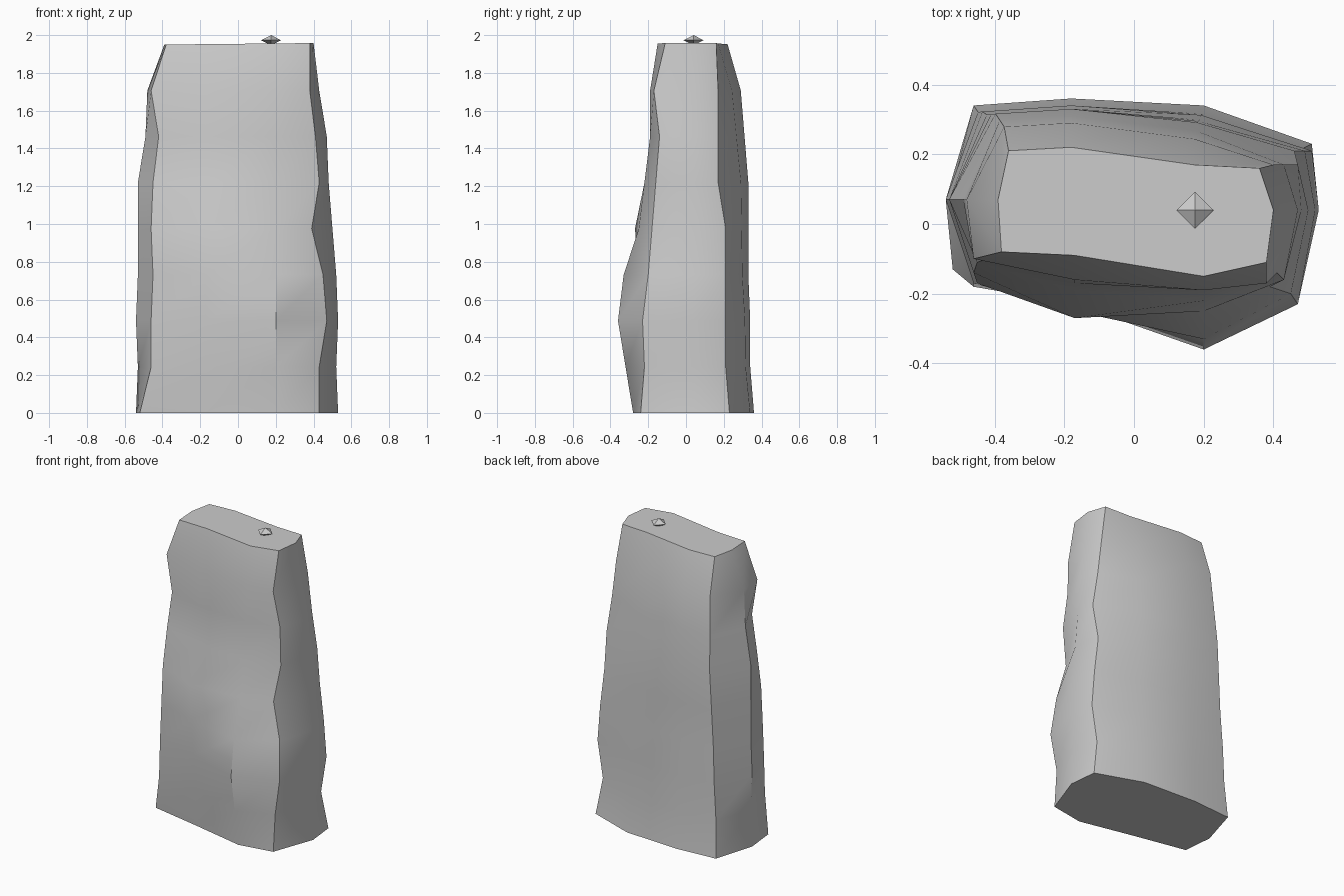
import bpy
import bmesh
import math

default_cube = bpy.data.objects.get("Cube")
if default_cube:
    bpy.data.objects.remove(default_cube, do_unlink=True)

# One plain stone colour
stone = bpy.data.materials.new("stone grey")
stone.use_nodes = True
stone_colour = (0.6, 0.6, 0.6, 1)
stone.diffuse_color = stone_colour
stone.node_tree.nodes["Principled BSDF"].inputs["Base Color"].default_value = stone_colour

HEIGHT = 1.95

# Weathered edge profiles, base to top, in hundredths of a unit
PROFILES = {
    "left_mid_x": (-54, -53, -54, -53, -53, -53, -49, -48, -39),
    "left_front_x": (-52, -46, -46, -45, -46, -45, -42, -46, -38),
    "left_front_y": (-13, -18, -17, -17, -14, -11, -10, -10, -8),
    "front_left_y": (-20, -21, -23, -25, -27, -19, -17, -16, -9),
    "front_right_y": (-28, -32, -36, -33, -25, -22, -19, -19, -15),
    "right_front_x": (43, 43, 47, 45, 39, 43, 41, 38, 38),
    "right_front_y": (-24, -22, -23, -20, -18, -16, -14, -17, -11),
    "right_mid_x": (53, 52, 53, 52, 50, 48, 47, 43, 40),
    "right_back_x": (51, 47, 51, 49, 46, 47, 43, 40, 36),
    "right_back_y": (23, 21, 21, 21, 21, 17, 17, 17, 16),
    "back_y": (36, 34, 34, 33, 33, 33, 31, 29, 22),
}
LAST = len(PROFILES["back_y"]) - 1


def outline(level):
    """Ten corners of the slab at one level, counter-clockwise from above."""
    p = {name: values[level] / 100 for name, values in PROFILES.items()}
    t = level / LAST
    return [
        (p["left_mid_x"], 0.07),
        (p["left_front_x"], p["left_front_y"]),
        (-0.17, p["front_left_y"]),
        (0.2, p["front_right_y"]),
        (p["right_front_x"], p["right_front_y"]),
        (p["right_mid_x"], 0.04),
        (p["right_back_x"], p["right_back_y"]),
        (0.2 - 0.03 * t, p["back_y"] - 0.02 - 0.03 * t),
        (-0.18, p["back_y"]),
        (-0.46 + 0.1 * t, p["back_y"] - 0.02 + 0.01 * t),
    ]


def finish(bm, name):
    bmesh.ops.recalc_face_normals(bm, faces=bm.faces)
    mesh = bpy.data.meshes.new(name)
    bm.to_mesh(mesh)
    bm.free()
    mesh.materials.append(stone)
    obj = bpy.data.objects.new(name, mesh)
    bpy.context.collection.objects.link(obj)
    return obj


# Standing stone: skin the stacked outlines and cap both ends
bm = bmesh.new()
rings = []
for level in range(LAST + 1):
    z = HEIGHT * level / LAST
    rings.append([bm.verts.new((x, y, z)) for x, y in outline(level)])
for lower, upper in zip(rings, rings[1:]):
    for i in range(len(lower)):
        j = (i + 1) % len(lower)
        bm.faces.new((lower[i], lower[j], upper[j], upper[i]))
bm.faces.new(list(reversed(rings[0])))
# The top rises very slightly towards the right
for vert in rings[-1]:
    vert.co.z += 0.01 * (vert.co.x + 0.39)
bm.faces.new(rings[-1])
slab = finish(bm, "standing_stone")

bpy.ops.object.select_all(action="DESELECT")
slab.select_set(True)
bpy.context.view_layer.objects.active = slab
bpy.ops.object.shade_smooth_by_angle(angle=math.radians(35))

# Small eight-sided pebble resting on the top
bm = bmesh.new()
side = [bm.verts.new((0.053 * math.cos(a), 0.053 * math.sin(a), 0))
        for a in (math.pi / 2 * k for k in range(4))]
for tip_z in (0.027, -0.027):
    tip = bm.verts.new((0, 0, tip_z))
    for i in range(4):
        bm.faces.new((side[i], side[(i + 1) % 4], tip))
pebble = finish(bm, "top_pebble")
pebble.location = (0.175, 0.04, 1.973)
